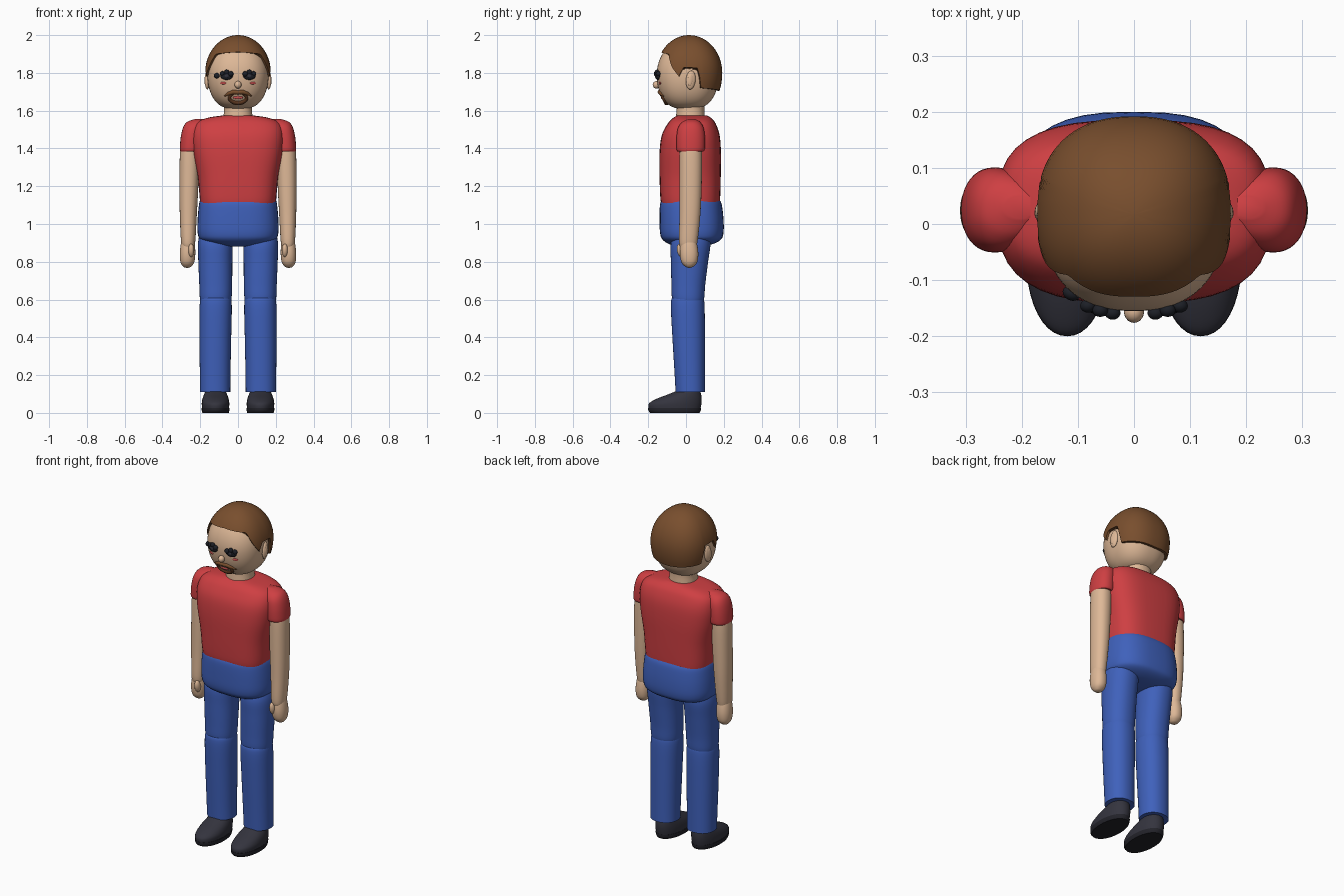
import bpy, bmesh, math
from mathutils import Vector

cube = bpy.data.objects.get("Cube")
if cube:
    bpy.data.objects.remove(cube)


def material(name, rgb):
    m = bpy.data.materials.new(name)
    m.use_nodes = True
    m.diffuse_color = (*rgb, 1)
    m.node_tree.nodes["Principled BSDF"].inputs["Base Color"].default_value = (*rgb, 1)
    return m


SKIN = material("skin", (.73, .48, .31))
HAIR = material("brown hair", (.19, .077, .027))
SHIRT = material("red shirt", (.62, .05, .055))
PANTS = material("blue denim", (.05, .12, .5))
SHOE = material("dark shoe", (.034, .034, .048))
SOLE = material("black sole", (.016, .016, .022))
EYE = material("eye black", (.012, .014, .02))
BLUSH = material("blush red", (.6, .08, .08))
BEARD = material("dark brown beard", (.11, .04, .015))


def finish(bm, name, mat, angle=50):
    bmesh.ops.recalc_face_normals(bm, faces=bm.faces)
    me = bpy.data.meshes.new(name)
    bm.to_mesh(me)
    bm.free()
    me.materials.append(mat)
    ob = bpy.data.objects.new(name, me)
    bpy.context.collection.objects.link(ob)
    bpy.ops.object.select_all(action='DESELECT')
    ob.select_set(True)
    bpy.context.view_layer.objects.active = ob
    bpy.ops.object.shade_smooth_by_angle(angle=math.radians(angle))
    return ob


def spow(v, p):
    return math.copysign(abs(v) ** p, v)


def skin_rings(name, rings, mat, caps=True):
    """Joins equal rings of points into a tube."""
    bm = bmesh.new()
    rows = [[bm.verts.new(p) for p in r] for r in rings]
    n = len(rows[0])
    for a, b in zip(rows, rows[1:]):
        for i in range(n):
            j = (i + 1) % n
            bm.faces.new((a[i], a[j], b[j], b[i]))
    if caps:
        bm.faces.new(rows[0])
        bm.faces.new(rows[-1])
    return finish(bm, name, mat)


def loft(name, keys, mat, n=2.2, side=1, segs=40, steps=5):
    """Keys are (z, centre x, half width, front y, back y), smoothly blended."""
    ks = [Vector(k) for k in keys]
    ks = [ks[0]] + ks + [ks[-1]]
    path = []
    for a, b, c, d in zip(ks, ks[1:], ks[2:], ks[3:]):
        for i in range(steps):
            t = i / steps
            path.append(b + (c - a) * t / 2 + (a * 2 - b * 5 + c * 4 - d) * t * t / 2
                        + (b * 3 - a - c * 3 + d) * t ** 3 / 2)
    path.append(ks[-1])
    rings = []
    for z, cx, rx, yf, yb in path:
        ring = []
        for i in range(segs):
            a = math.tau * i / segs
            ring.append((side * cx + rx * spow(math.cos(a), 2 / n),
                         (yf + yb) / 2 + (yb - yf) / 2 * spow(math.sin(a), 2 / n), z))
        rings.append(ring)
    return skin_rings(name, rings, mat)


def blob(name, loc, size, mat, turn=(0, 0, 0)):
    bm = bmesh.new()
    bmesh.ops.create_uvsphere(bm, u_segments=20, v_segments=12, radius=1)
    bmesh.ops.scale(bm, vec=size, verts=bm.verts)
    ob = finish(bm, name, mat)
    ob.location, ob.rotation_euler = loc, turn
    return ob


# Torso, pelvis and neck
loft("shirt_body", [
    (1.10, 0, .198, -.13, .178), (1.14, 0, .203, -.136, .181), (1.25, 0, .213, -.14, .184),
    (1.38, 0, .237, -.14, .185), (1.47, 0, .243, -.128, .178), (1.53, 0, .225, -.098, .158),
    (1.56, 0, .17, -.07, .135), (1.575, 0, .08, -.045, .11)], SHIRT, n=3)
loft("pelvis", [
    (1.128, 0, .2, -.128, .178), (1.1, 0, .207, -.138, .19), (1.02, 0, .214, -.14, .199),
    (.95, 0, .213, -.137, .198), (.915, 0, .195, -.122, .182), (.89, 0, .13, -.08, .13),
    (.88, 0, .05, -.03, .06)], PANTS, n=2.7)
loft("neck", [(1.54, 0, .08, -.055, .1), (1.6, 0, .074, -.05, .097),
              (1.645, 0, .073, -.045, .095), (1.68, 0, .05, -.02, .07)], SKIN)

# Limbs, mirrored by side
for s, tag in ((1, "left"), (-1, "right")):
    loft(tag + "_sleeve", [
        (1.385, .25, .055, -.045, .093), (1.40, .25, .058, -.05, .1), (1.46, .245, .058, -.05, .1),
        (1.51, .235, .056, -.042, .093), (1.54, .22, .05, -.02, .075),
        (1.555, .2, .03, .01, .05)], SHIRT, side=s)
    loft(tag + "_arm", [
        (1.44, .25, .05, -.03, .08), (1.36, .256, .052, -.034, .085), (1.2, .26, .05, -.035, .083),
        (1.05, .263, .045, -.035, .076), (.9, .264, .037, -.036, .06), (.87, .264, .025, -.02, .045)],
        SKIN, side=s)
    loft(tag + "_hand", [
        (.93, .264, .02, -.005, .035), (.91, .265, .034, -.025, .054), (.85, .267, .041, -.033, .065),
        (.80, .268, .037, -.025, .06), (.775, .269, .022, -.005, .04), (.768, .269, .006, .012, .022)],
        SKIN, side=s)
    blob(tag + "_thumb", (s * .248, -.028, .86), (.016, .02, .036), SKIN, (.2, 0, 0))
    loft(tag + "_thigh", [
        (.97, .115, .08, -.05, .12), (.9, .12, .092, -.08, .13), (.8, .12, .09, -.08, .117),
        (.68, .118, .087, -.077, .102), (.6, .118, .083, -.073, .095), (.57, .118, .07, -.05, .08)],
        PANTS, side=s)
    loft(tag + "_shin", [
        (.635, .118, .05, -.04, .06), (.615, .118, .075, -.07, .088), (.57, .118, .085, -.08, .098),
        (.4, .12, .084, -.072, .1), (.2, .121, .081, -.06, .1), (.11, .121, .08, -.055, .1)],
        PANTS, side=s)
    # Shoe: upper with sloping toe on a flat sole
    loft(tag + "_shoe_sole", [(0, .119, .07, -.19, .072), (.012, .119, .073, -.199, .078),
                              (.026, .119, .073, -.2, .079)], SOLE, side=s, n=2.1)
    loft(tag + "_shoe_upper", [
        (.022, .119, .071, -.198, .077), (.05, .119, .073, -.196, .082), (.075, .119, .069, -.155, .083),
        (.098, .119, .061, -.095, .08), (.117, .119, .052, -.05, .074), (.13, .119, .04, -.035, .06)],
        SHOE, side=s, n=2.1)

# Head
EXP = 2.35


def dome(a, sz, rx, ry, cy, zc, up, down):
    """Point on the head shape; a is the angle from the front, sz the sine of latitude."""
    k = max(0, 1 - sz * sz) ** (.5 if sz > 0 else .34)
    return (rx * k * spow(math.sin(a), 2 / EXP), cy - ry * k * spow(math.cos(a), 2 / EXP),
            zc + sz * (up if sz > 0 else down))


HEAD = (.162, .164, .009, 1.79, .19, .182)
CROWN = (.174, .175, .017, 1.8, .2, .2)
SEGS = 96
skin_rings("head", [[dome(math.tau * i / SEGS, math.sin(math.radians(lat)), *HEAD)
                     for i in range(SEGS)] for lat in range(-89, 90, 5)], SKIN)


# Hair shell with temple points and a cut-out over the ears
LINE = [(0, 1.91), (48, 1.9), (62, 1.83), (75, 1.782), (83, 1.83), (103, 1.825),
        (108, 1.72), (180, 1.705)]


def hairline(deg):
    for (a, za), (b, zb) in zip(LINE, LINE[1:]):
        if deg <= b:
            return za + (zb - za) * (deg - a) / (b - a)
    return LINE[-1][1]


rings = []
for r in range(17):
    ring = []
    for i in range(SEGS):
        deg = 360 * i / SEGS
        low = math.asin((hairline(min(deg, 360 - deg)) - 1.8) / .2)
        lat = low + (math.radians(89) - low) * r / 16
        ring.append(dome(math.radians(deg), math.sin(lat), *CROWN))
    rings.append(ring)
rings.insert(0, [(x * .93, .01 + (y - .01) * .93, z) for x, y, z in rings[0]])
skin_rings("hair", rings, HAIR)


def face(x, z, out=0):
    """Point on the front of the face."""
    rx, ry, cy, zc, up, down = HEAD
    sz = (z - zc) / (up if z > zc else down)
    k = (1 - sz * sz) ** (.5 if sz > 0 else .34)
    return (x, cy - ry * k * (1 - abs(x / (rx * k)) ** EXP) ** (1 / EXP) - out, z)


def strand(name, pts, depth, mat, closed=False):
    """Tapered tube lying on the face; points are (x, z, thickness factor)."""
    cu = bpy.data.curves.new(name, 'CURVE')
    cu.dimensions = '3D'
    cu.bevel_depth, cu.bevel_resolution, cu.use_fill_caps = depth, 3, True
    sp = cu.splines.new('POLY')
    sp.points.add(len(pts) - 1)
    for p, (x, z, r) in zip(sp.points, pts):
        p.co, p.radius = (*face(x, z), 1), r
    sp.use_cyclic_u, sp.use_smooth = closed, True
    cu.materials.append(mat)
    bpy.context.collection.objects.link(bpy.data.objects.new(name, cu))


# Facial features
blob("nose", face(0, 1.737, .006), (.018, .02, .02), SKIN)
for s, tag in ((1, "left"), (-1, "right")):
    blob(tag + "_ear", (s * .162, .025, 1.762), (.013, .026, .05), SKIN, (-.1, 0, s * .15))
    blob(tag + "_inner_ear", (s * .171, .023, 1.762), (.006, .014, .032), SKIN, (-.1, 0, s * .15))
    blob(tag + "_eye", face(s * .06, 1.783, .002), (.033, .012, .02), EYE, (0, 0, s * .15))
    for i in (-1, 0, 1):
        blob(tag + "_lash", face(s * .06 + i * .022, 1.803 - abs(i) * .008, .006),
             (.014, .012, .014), EYE)
    blob(tag + "_pupil", face(s * .06, 1.785, .013), (.012, .004, .01), SHOE)
    blob(tag + "_blush", face(s * .078, 1.746, 0), (.017, .004, .007), BLUSH, (0, 0, s * .25))
    strand(tag + "_moustache", [(0, 1.697, 1), (s * .025, 1.699, 1.1), (s * .05, 1.69, .9),
                                (s * .072, 1.677, .25)], .011, HAIR)
blob("right_outer_lash", face(-.112, 1.785, .003), (.016, .012, .014), EYE, (0, 0, -.5))
strand("goatee", [(.045 * math.cos(t * math.tau / 24), 1.668 + .026 * math.sin(t * math.tau / 24),
                   1 - .3 * math.sin(t * math.tau / 24)) for t in range(24)], .009, BEARD, True)
blob("chin_beard", face(0, 1.641, 0), (.034, .012, .012), BEARD)
blob("lips", face(0, 1.67, 0), (.027, .006, .008), BLUSH)
